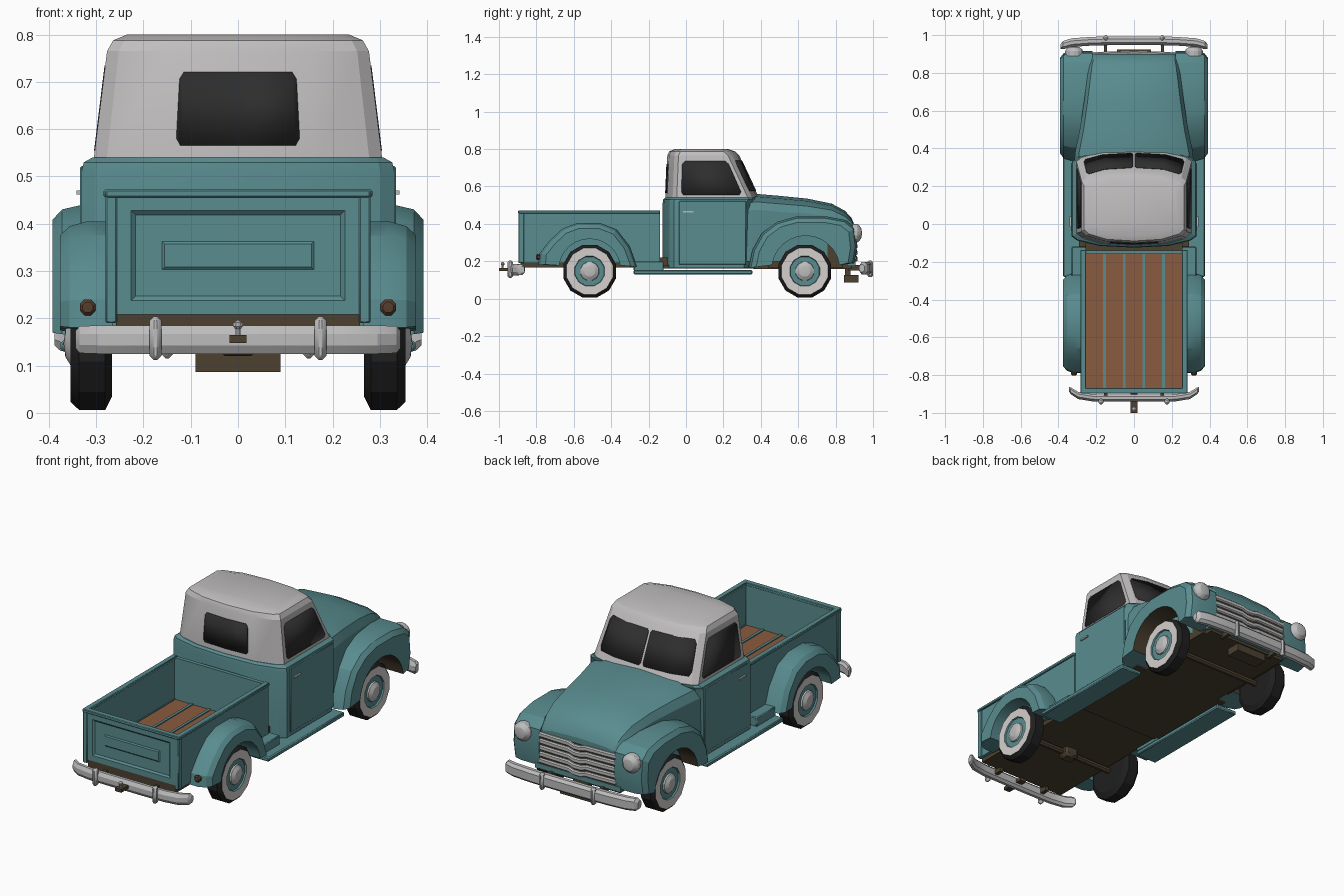
import bpy, bmesh, math
from mathutils import Vector

if "Cube" in bpy.data.objects:
    bpy.data.objects.remove(bpy.data.objects["Cube"])


def material(name, *rgb):
    m = bpy.data.materials.new(name)
    m.use_nodes = True
    m.diffuse_color = (*rgb, 1)
    m.node_tree.nodes["Principled BSDF"].inputs["Base Color"].default_value = (*rgb, 1)
    return m


TEAL = material("teal paint", .10, .262, .275)
WHITE = material("roof white", .53, .515, .515)
CHROME = material("chrome grey", .51, .505, .505)
WALL = material("tyre whitewall", .66, .63, .61)
GLASS = material("dark glass", .027, .027, .027)
RUBBER = material("black rubber", .014, .014, .014)
BROWN = material("chassis brown", .072, .052, .03)
WOOD = material("bed wood", .255, .103, .047)
LAMP = material("tail lamp red brown", .09, .046, .027)
parts = []


def finish(bm, name, mats, mirror=False, bevel=0, solid=0):
    bmesh.ops.recalc_face_normals(bm, faces=bm.faces)
    mesh = bpy.data.meshes.new(name)
    bm.to_mesh(mesh)
    bm.free()
    for m in mats:
        mesh.materials.append(m)
    ob = bpy.data.objects.new(name, mesh)
    bpy.context.collection.objects.link(ob)
    if solid:
        mod = ob.modifiers.new("thickness", 'SOLIDIFY')
        mod.thickness, mod.offset = solid, 0
    if bevel:
        mod = ob.modifiers.new("bevel", 'BEVEL')
        mod.width, mod.segments = bevel, 1
    if mirror:
        ob.modifiers.new("mirror", 'MIRROR')
    parts.append(ob)
    return ob


def box(name, x, y, z, mat, mirror=False, bevel=0):
    bm = bmesh.new()
    bmesh.ops.create_cube(bm, size=1)
    for v in bm.verts:
        v.co = [(a + b) / 2 + c * (b - a) for (a, b), c in zip((x, y, z), v.co)]
    return finish(bm, name, [mat], mirror, bevel)


def loft(name, rings, mats, mirror=False, band=None):
    """Skin closed rings; band(i) picks the material of the i-th strip."""
    bm = bmesh.new()
    rows = [[bm.verts.new(p) for p in r] for r in rings]
    n = len(rows[0])
    for a, b in zip(rows, rows[1:]):
        for i in range(n):
            f = bm.faces.new((a[i], a[(i + 1) % n], b[(i + 1) % n], b[i]))
            f.material_index = band(i) if band else 0
    bm.faces.new(rows[0])
    bm.faces.new(rows[-1])
    return finish(bm, name, mats, mirror)


def lathe(name, centre, axis, profile, mats, seg=12, mirror=False):
    """Spin (radius, offset, material) points about an axis through centre."""
    bm = bmesh.new()
    turn = Vector((0, 0, 1)).rotation_difference(Vector(axis))
    rows = []
    for r, a, _ in profile:
        angles = [(k + .5) * math.tau / seg for k in range(seg)]
        rows.append([bm.verts.new(turn @ Vector((r * math.cos(t), r * math.sin(t), a)) + Vector(centre)) for t in angles])
    for a, b, p in zip(rows, rows[1:], profile[1:]):
        for i in range(seg):
            bm.faces.new((a[i], a[(i + 1) % seg], b[(i + 1) % seg], b[i])).material_index = p[2]
    bmesh.ops.remove_doubles(bm, verts=bm.verts, dist=1e-5)
    return finish(bm, name, mats, mirror)


def both(half):
    return half + [(-x, y, z) for x, y, z in reversed(half) if x > 1e-6]


# Cab: plan rings with bowed front and rear walls
BEND = [(0, 0), (.55, .009), (.91, .038), (1, .06)]


def cab_ring(z, w, rear, front):
    return both([(t * w, rear + d, z) for t, d in BEND] + [(t * w, front - d, z) for t, d in reversed(BEND)])


loft("cab_body", [cab_ring(.165, .331, -.125, .37), cab_ring(.51, .331, -.125, .38),
                  cab_ring(.53, .326, -.122, .392), cab_ring(.54, .308, -.112, .396)], [TEAL])
loft("cab_roof", [cab_ring(.53, .306, -.11, .395), cab_ring(.765, .277, -.1, .285),
                  cab_ring(.788, .264, -.09, .262), cab_ring(.8, .235, -.06, .225)], [WHITE])


# Glass follows the sloping walls
def cab_point(t, z, front):
    k = (z - .53) / .235
    for (t0, d0), (t1, d1) in zip(BEND, BEND[1:]):
        if t0 <= t <= t1:
            d = d0 + (d1 - d0) * (t - t0) / (t1 - t0)
    y = .396 - .11 * k - d if front else -.111 + .01 * k + d
    return (t * (.306 - .029 * k), y, z)


def pane(name, columns, low, high, front):
    bm = bmesh.new()
    rows = [[bm.verts.new(cab_point(t, z, front)) for z in (low + c, high - c)] for t, c in columns]
    for a, b in zip(rows, rows[1:]):
        bm.faces.new((a[0], a[1], b[1], b[0]))
    finish(bm, name, [GLASS], mirror=True, solid=.004)


pane("windshield", [(.022, .012), (.05, 0), (.55, 0), (.85, 0), (.89, .02)], .575, .738, True)
pane("rear_window", [(0, 0), (.405, 0), (.435, .015)], .566, .721, False)
bm = bmesh.new()
outline = [(-.025, .57), (-.015, .555), (.285, .555), (.295, .57), (.228, .72), (.21, .735), (-.005, .735), (-.02, .72)]
bm.faces.new([bm.verts.new((.306 - .029 * (z - .53) / .235, y, z)) for y, z in outline])
finish(bm, "side_window", [GLASS], mirror=True, solid=.003)

# Doors and handles
box("door", (.325, .334), (-.038, .322), (.183, .522), TEAL, True, .003)
box("door_handle", (.33, .342), (-.015, .04), (.462, .47), CHROME, True)

# Hood: width, crown height and crown-to-side drop along y
sections = [(.28, .318, .552, .085), (.38, .312, .56, .085), (.5, .287, .55, .085), (.65, .264, .535, .08),
            (.78, .247, .508, .07), (.85, .237, .47, .06), (.885, .228, .432, .05), (.9, .222, .395, .03)]
loft("hood", [both([(0, y, .2), (w, y, .2), (w, y, t - d), (.93 * w, y, t - d / 2),
                    (.68 * w, y, t - d / 6), (0, y, t)]) for y, w, t, d in sections], [TEAL])


# Fenders: side outline with a wheel opening, rounded toward the outside
def fender(name, outer, wheel_y, radius, steps, lining):
    arch = [(wheel_y + radius * math.cos(a), .155 + radius * math.sin(a))
            for a in (math.radians(8 + 164 * k / 12) for k in range(13))]
    rings = [[(x, wheel_y + f * (y - wheel_y), .2 + f * (z - .2)) for y, z in outer]
             + [(x, y, z) for y, z in arch] for x, f in steps]
    n = len(outer)
    loft(name, rings, [TEAL, lining], True, lambda i: int(n <= i < n + 12))


fender("front_fender", [(.335, .165), (.355, .26), (.405, .35), (.485, .41), (.59, .44), (.75, .44),
                        (.855, .42), (.905, .38), (.915, .28), (.9, .19)],
       .64, .182, [(.22, 1), (.33, 1), (.372, .96), (.392, .87)], BROWN)
fender("rear_fender", [(-.79, .18), (-.785, .24), (-.73, .31), (-.66, .375), (-.58, .405), (-.46, .405),
                       (-.37, .37), (-.3, .28), (-.26, .17)],
       -.515, .165, [(.265, 1), (.32, 1), (.356, .95), (.376, .86)], TEAL)
box("front_wheel_well", (.2, .25), (.44, .84), (.165, .4), BROWN, True)

# Running boards
box("running_board", (.25, .375), (-.28, .355), (.13, .153), TEAL, True, .005)
box("running_board_splash", (.25, .33), (-.28, -.12), (.15, .2), TEAL, True, .004)

# Cargo bed
box("bed_side", (.258, .275), (-.885, -.14), (.19, .465), TEAL, True)
box("bed_rail", (.255, .284), (-.895, -.138), (.456, .472), TEAL, True, .003)
box("bed_front_wall", (-.27, .27), (-.16, -.14), (.2, .468), TEAL)
box("bed_post", (.256, .28), (-.895, -.865), (.19, .46), TEAL, True, .003)
box("bed_floor", (-.26, .26), (-.875, -.15), (.22, .248), WOOD)
for i, x in enumerate((-.26, -.156, -.052, .052, .156, .26)):
    box(f"floor_strip_{i + 1}", (x - .007, x + .007), (-.875, -.15), (.24, .253), TEAL)
box("tailgate_rail", (-.28, .28), (-.898, -.868), (.456, .472), TEAL, False, .003)

# Tailgate with stepped panels
gate = box("tailgate", (-.256, .256), (-.89, -.868), (.208, .458), TEAL)
bm = bmesh.new()
bm.from_mesh(gate.data)
panel = min(bm.faces, key=lambda f: f.calc_center_median().y)
for width, depth in ((.03, 0), (.009, -.008), (.056, 0), (.006, .005)):
    bmesh.ops.inset_region(bm, faces=[panel], thickness=width, depth=depth, use_even_offset=True)
bm.to_mesh(gate.data)
bm.free()

# Chassis and running gear
box("rear_frame", (-.258, .258), (-.885, -.1), (.168, .22), BROWN)
box("cab_floor", (-.29, .29), (-.14, .37), (.162, .18), BROWN)
box("front_frame", (-.235, .235), (.36, .885), (.16, .21), BROWN)
for name, y in (("rear", -.515), ("front", .635)):
    lathe(name + "_axle", (0, y, .15), (1, 0, 0), [(0, -.28, 0), (.016, -.28, 0), (.016, .28, 0), (0, .28, 0)], [BROWN], 8)
box("differential", (-.04, .04), (-.55, -.48), (.12, .18), BROWN, False, .012)

# Wheels
tyre = [(0, -.045, 0), (.115, -.045, 0), (.146, -.03, 0), (.146, .025, 0), (.128, .043, 0), (.083, .042, 1),
        (.08, .034, 2), (.052, .034, 2), (.05, .042, 3), (.03, .054, 3), (0, .058, 3)]
for name, y in (("rear_wheel", -.515), ("front_wheel", .635)):
    lathe(name, (.311, y, .147), (1, 0, 0), tyre, [RUBBER, WALL, TEAL, CHROME], 12, True)


# Bars swept across the width; each path point carries a thickness factor
def bar(name, path, depth, height):
    shape = [(.5, -.3), (.5, .3), (.2, .5), (-.2, .5), (-.5, .2), (-.5, -.2), (-.2, -.5), (.2, -.5)]
    full = [(-x, *rest) for x, *rest in reversed(path)] + path
    loft(name, [[(x, y + a * depth * s, z + b * height * s) for a, b in shape] for x, y, z, s in full], [CHROME])


bar("rear_bumper", [(.1, -.922, .155, 1), (.22, -.92, .155, 1), (.295, -.908, .155, 1), (.335, -.883, .155, .95), (.344, -.875, .155, .6)], .038, .06)
bar("front_bumper", [(.1, .97, .163, 1), (.22, .968, .163, 1), (.33, .96, .163, 1), (.375, .947, .163, .95), (.388, .94, .163, .6)], .046, .068)
box("rear_overrider", (.162, .187), (-.955, -.925), (.112, .204), CHROME, True, .009)
box("front_overrider", (.138, .162), (.97, 1), (.115, .205), CHROME, True, .009)
box("rear_bumper_bracket", (.14, .16), (-.92, -.86), (.145, .18), BROWN, True)
box("front_bumper_bracket", (.143, .16), (.87, .965), (.15, .18), BROWN, True)
box("hitch", (-.018, .018), (-1, -.87), (.148, .165), BROWN)
lathe("hitch_ball", (0, -.98, .165), (0, 0, 1), [(.006, 0, 0), (.006, .012, 0), (.011, .018, 0), (.011, .026, 0), (0, .032, 0)], [CHROME], 8)
box("front_plate_mount", (-.09, .09), (.845, .923), (.087, .127), BROWN)
box("front_plate_hanger", (-.045, .045), (.85, .88), (.12, .165), BROWN)

# Grille
box("grille_back", (-.22, .22), (.87, .902), (.2, .365), BROWN)
box("front_valance", (-.25, .25), (.86, .905), (.175, .202), TEAL)
for i in range(5):
    z = .22 + i * .034
    bar(f"grille_bar_{i + 1}", [(.02, .905, z - .009, 1), (.05, .904, z, 1), (.14, .902, z, 1), (.223, .898, z, 1)], .022, .026)

# Lamps
lathe("headlight", (.317, .89, .35), (0, 1, 0), [(0, 0, 0), (.049, 0, 0), (.049, .025, 0), (.045, .032, 0), (.03, .046, 0), (0, .052, 0)], [CHROME], 14, True)
lathe("tail_lamp", (.318, -.775, .223), (0, -1, 0), [(0, 0, 0), (.018, 0, 0), (.018, .02, 0), (.012, .026, 0), (0, .027, 0)], [LAMP], 8, True)

# Shading
bpy.ops.object.select_all(action='DESELECT')
for ob in parts:
    ob.select_set(True)
bpy.context.view_layer.objects.active = parts[0]
bpy.ops.object.shade_smooth_by_angle(angle=math.radians(22))
